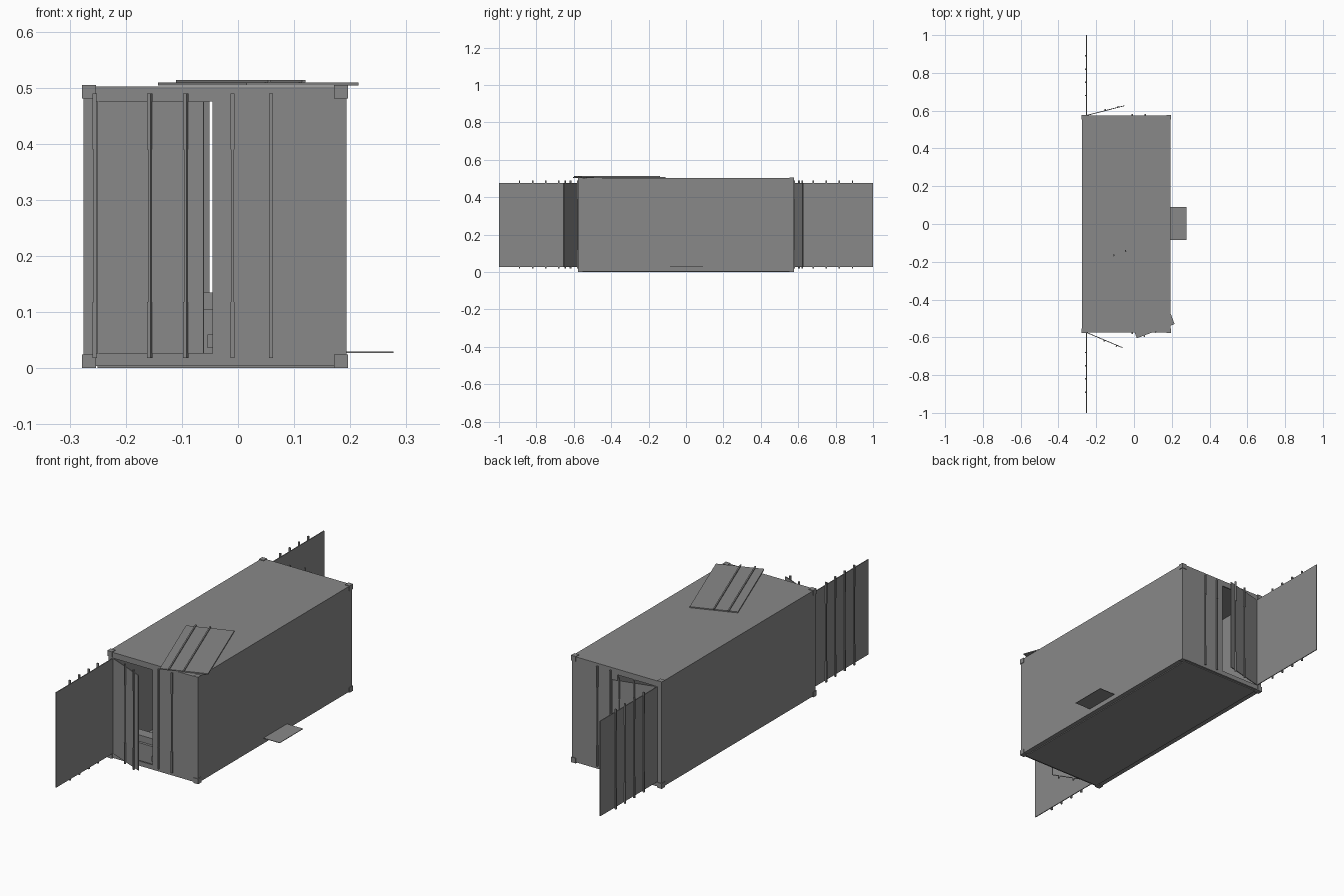
import bpy, bmesh, math
from mathutils import Matrix, Vector

if "Cube" in bpy.data.objects:
    bpy.data.objects.remove(bpy.data.objects["Cube"])

grey = bpy.data.materials.new("steel grey")
grey.diffuse_color = (0.25, 0.25, 0.25, 1)
grey.use_nodes = True
grey.node_tree.nodes["Principled BSDF"].inputs["Base Color"].default_value = grey.diffuse_color


def add_box(bm, lo, hi, mat=Matrix()):
    lo, hi = Vector(lo), Vector(hi)
    m = mat @ Matrix.Translation((lo + hi) / 2) @ Matrix.Diagonal((*(hi - lo), 1))
    bmesh.ops.create_cube(bm, size=1, matrix=m)


def make(name, boxes, mat=Matrix()):
    bm = bmesh.new()
    for lo, hi in boxes:
        add_box(bm, lo, hi, mat)
    me = bpy.data.meshes.new(name)
    bm.to_mesh(me)
    bm.free()
    me.materials.append(grey)
    ob = bpy.data.objects.new(name, me)
    bpy.context.collection.objects.link(ob)
    return ob


X0, X1, Y, Z0, Z1 = -0.275, 0.193, 0.575, 0.004, 0.502
T = 0.006                       # wall thickness
DX0, DX1 = -0.25, -0.045        # doorway
DZ0, DZ1 = 0.026, 0.475

# Shell: floor, roof and long sides
make("floor", [((X0, -Y, Z0), (X1, Y, Z0 + T))])
make("roof", [((X0, -Y, Z1 - T), (X1, Y, Z1))])
make("side_walls", [((X0, -Y, Z0), (X0 + T, Y, Z1)),
                    ((X1 - T, -Y, Z0), (X1, Y, Z1))])
make("base_rail", [((X0 + 0.025, -Y + 0.01, 0), (X1 - 0.022, Y - 0.01, Z0))])

# End walls with a doorway at the left
for s, end in ((-1, "front"), (1, "back")):
    a, b = sorted((s * (Y - T), s * Y))
    make(end + "_wall", [((X0, a, Z0), (DX0, b, Z1)),
                         ((DX1, a, Z0), (X1, b, Z1)),
                         ((DX0, a, Z0), (DX1, b, DZ0)),
                         ((DX0, a, DZ1), (DX1, b, Z1))])

# Corner castings
c = 0.0245
castings = []
for x in (-0.278, 0.196 - c):
    for y in (-0.578, 0.578 - c):
        for z in (0, 0.505 - c):
            castings.append(((x, y, z), (x + c, y + c, z + c)))
make("corner_castings", castings)


def rod(u, v0, v1, side):
    """Locking rod at distance u, with thicker guides at its ends."""
    a, b = sorted((0, side * 0.006))
    g, h = sorted((0, side * 0.008))
    return [((u - 0.0025, a, v0), (u + 0.0025, b, v1)),
            ((u - 0.0035, g, v0), (u + 0.0035, h, v0 + 0.1)),
            ((u - 0.0035, g, v1 - 0.1), (u + 0.0035, h, v1))]


def door(name, origin, angle, width, rods, side):
    """Leaf along local x, rods on the chosen side."""
    m = Matrix.Translation(origin) @ Matrix.Rotation(angle, 4, 'Z')
    make(name, [((0, -0.002, DZ0), (width, 0.002, DZ1))], m)
    boxes = []
    for u in rods:
        boxes += rod(u, 0.018, 0.49, side)
    make(name + "_rods", boxes, m)


# Folded-out double leaves and half-open inner leaves at both ends
for s, end in ((-1, "front"), (1, "back")):
    door(end + "_outer_door", (-0.2515, s * Y, 0), s * math.pi / 2, 0.425,
         (0.105, 0.175, 0.245, 0.315), s)
    ang = math.atan2(-0.08, 0.19) if s < 0 else math.atan2(0.05, 0.195)
    door(end + "_inner_door", (DX0, s * Y, 0), ang, 0.205, (0.102, 0.172), s)
    boxes = []
    for x in (-0.01, 0.059):
        boxes += rod(x, 0.018, 0.49, s)
    make(end + "_wall_rods", boxes, Matrix.Translation((0, s * Y, 0)))

# Loose door leaf lying on the roof
m = (Matrix.Translation((0.015, -0.605, 0.504))
     @ Matrix.Rotation(math.atan2(0.075, 0.2), 4, 'Z'))
make("loose_door", [((0, 0, 0), (0.2136, 0.45, 0.005))], m)
make("loose_door_rods", [((u - 0.003, -0.008, 0.005), (u + 0.003, 0.458, 0.01))
                         for u in (0.041, 0.106)], m)

# Fold-down side shelf
make("side_shelf", [((X1, -0.085, 0.027), (0.277, 0.09, 0.0295))])

# Cabinet just inside the front doorway with a raised hatch
make("cabinet", [((-0.2, -0.562, Z0 + T), (DX1 + 0.03, -0.5, 0.105)),
                 ((-0.2, -0.55, 0.105), (DX1 + 0.03, -0.5, 0.135))])
make("cabinet_hatch", [((-0.054, -0.567, 0.036), (-0.034, -0.562, 0.06))])
